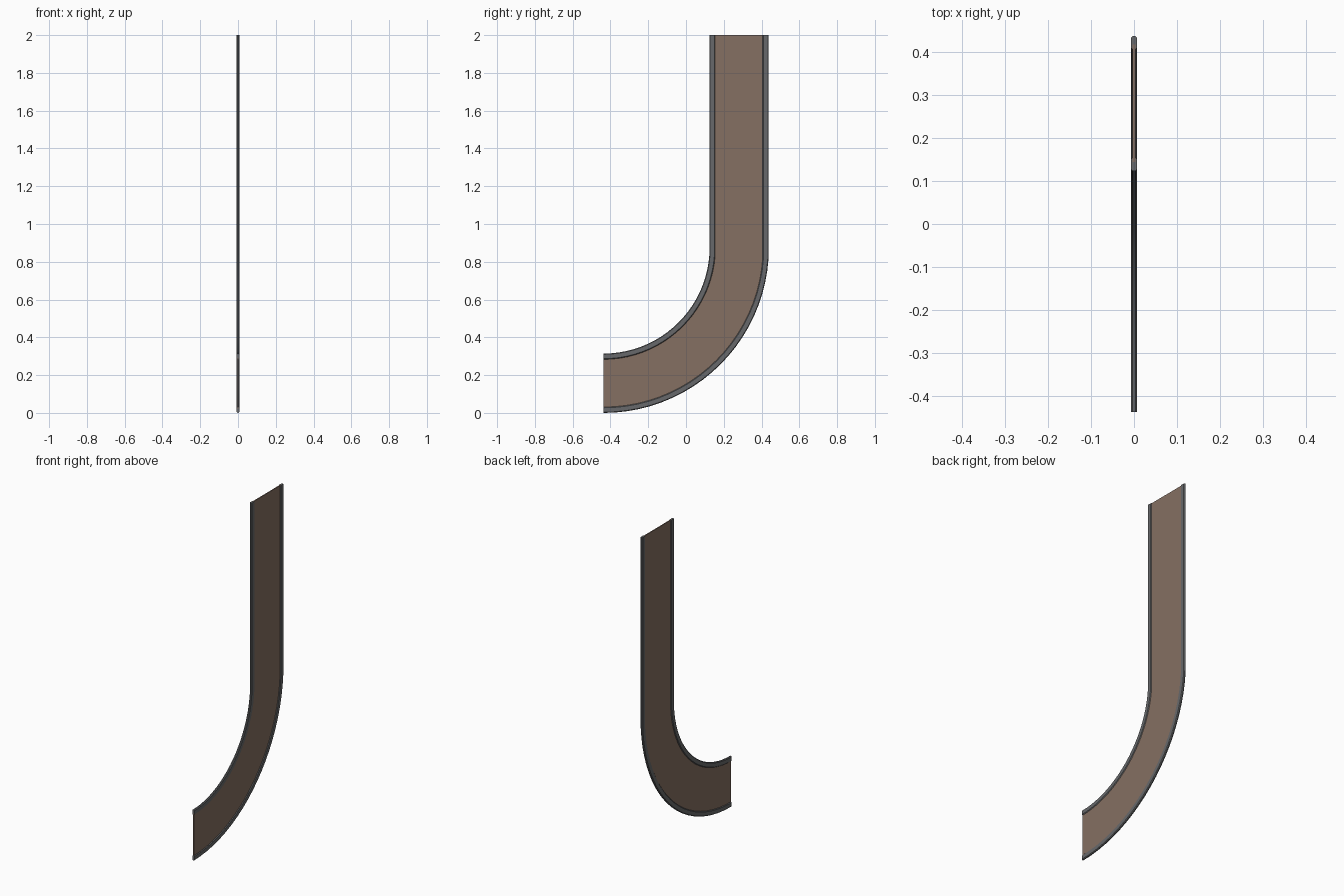
import bpy, bmesh, math

if "Cube" in bpy.data.objects:
    bpy.data.objects.remove(bpy.data.objects["Cube"])

CY, CZ = -0.437, 0.876        # centre of the bend
R_IN, R_OUT = 0.562, 0.876    # edge radii of the strip
END = math.radians(86)        # bend stops here and runs straight up
STEPS = 21
TOP = 2.0


def material(name, rgb):
    m = bpy.data.materials.new(name)
    m.diffuse_color = (*rgb, 1)
    m.use_nodes = True
    m.node_tree.nodes["Principled BSDF"].inputs["Base Color"].default_value = m.diffuse_color
    return m


brown = material("brown panel", (0.235, 0.160, 0.122))
grey = material("grey rim", (0.135, 0.140, 0.145))


def bend(r, x, a):
    return (x, CY + r * math.sin(a), CZ - r * math.cos(a))


def sweep(name, profile, mat, curved=True, straight=True):
    """Sweep a closed (radius, x) profile along the bend and/or the upright."""
    rings = []
    if curved:
        rings += [[bend(r, x, END * i / STEPS) for r, x in profile] for i in range(STEPS + 1)]
    if straight:
        if not curved:
            rings.append([bend(r, x, END) for r, x in profile])
        rings.append([(x, CY + r * math.sin(END), TOP) for r, x in profile])
    bm = bmesh.new()
    vs = [[bm.verts.new(p) for p in ring] for ring in rings]
    n = len(profile)
    for a, b in zip(vs, vs[1:]):
        for j in range(n):
            k = (j + 1) % n
            bm.faces.new((a[j], a[k], b[k], b[j]))
    bm.faces.new(vs[0])
    bm.faces.new(vs[-1])
    bmesh.ops.recalc_face_normals(bm, faces=bm.faces)
    me = bpy.data.meshes.new(name)
    bm.to_mesh(me)
    bm.free()
    me.materials.append(mat)
    ob = bpy.data.objects.new(name, me)
    bpy.context.collection.objects.link(ob)
    bpy.ops.object.select_all(action='DESELECT')
    ob.select_set(True)
    bpy.context.view_layer.objects.active = ob
    bpy.ops.object.shade_smooth_by_angle(angle=math.radians(30))
    return ob


def rim_profile(edge, inward):
    # flat bar with chamfered corners, thicker than the panel
    w, t, c = 0.031, 0.007, 0.004
    pts = [(0, t - c), (c, t), (w - c, t), (w, t - c),
           (w, c - t), (w - c, -t), (c, -t), (0, c - t)]
    return [(edge + inward * u, x) for u, x in pts]


# Thin panels: bend and upright meet in a slanted seam
p = 0.003
panel = [(R_IN + 0.02, -p), (R_OUT - 0.02, -p), (R_OUT - 0.02, p), (R_IN + 0.02, p)]
sweep("curved_panel", panel, brown, straight=False)
sweep("upright_panel", panel, brown, curved=False)

# Rims along both edges
sweep("inner_rim", rim_profile(R_IN, 1), grey)
sweep("outer_rim", rim_profile(R_OUT, -1), grey)
